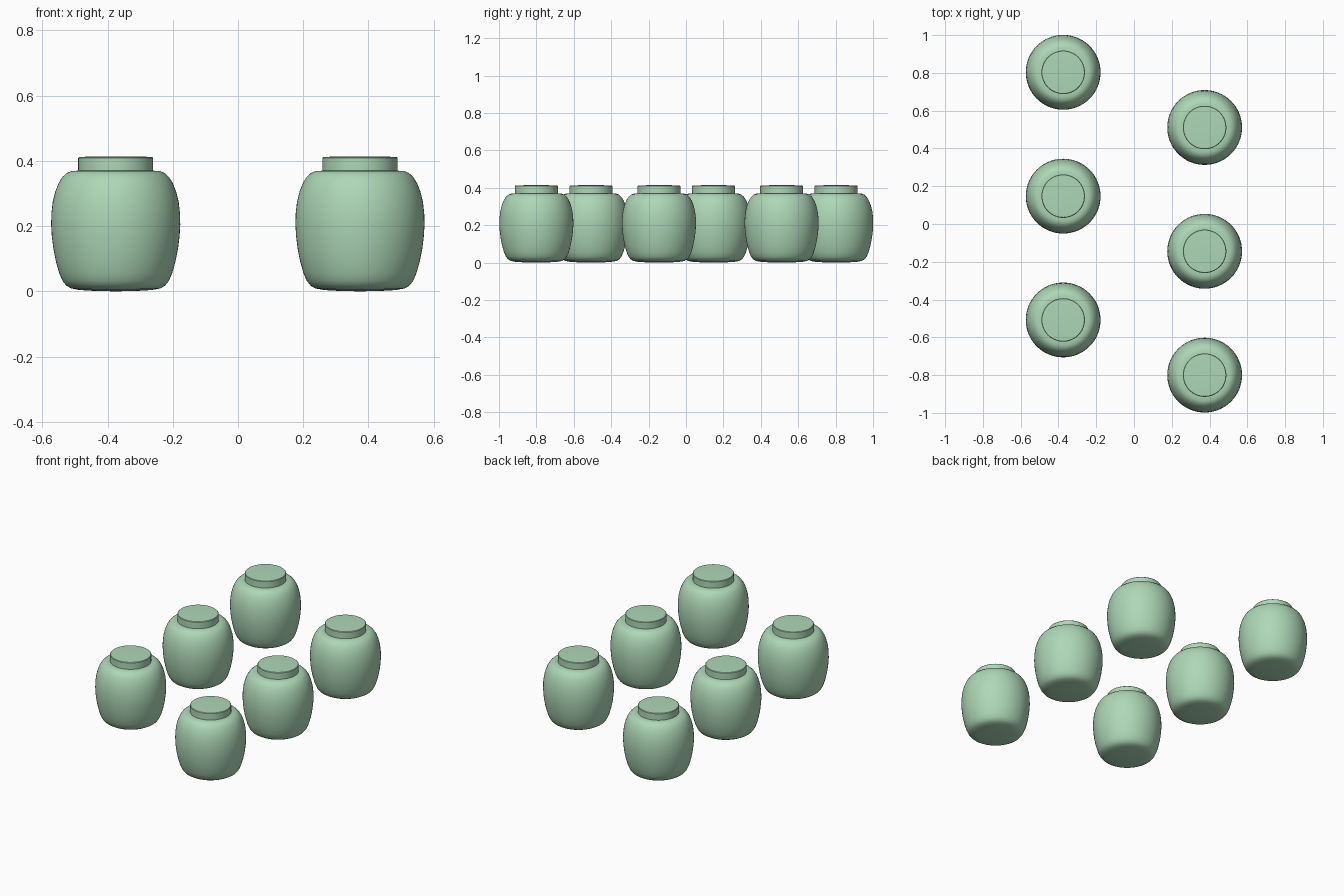
import bpy, bmesh, math

if "Cube" in bpy.data.objects:
    bpy.data.objects.remove(bpy.data.objects["Cube"])

green = bpy.data.materials.new("sage_green")
green.diffuse_color = (0.42, 0.68, 0.47, 1)
green.use_nodes = True
green.node_tree.nodes["Principled BSDF"].inputs["Base Color"].default_value = green.diffuse_color


def lathe(name, profile, steps=64):
    """Revolve an (r, z) profile around z into a closed mesh."""
    bm = bmesh.new()
    verts = [bm.verts.new((r, 0, z)) for r, z in profile]
    edges = [bm.edges.new(p) for p in zip(verts, verts[1:])]
    bmesh.ops.spin(bm, geom=verts + edges, cent=(0, 0, 0), axis=(0, 0, 1),
                   angle=2 * math.pi, steps=steps)
    bmesh.ops.remove_doubles(bm, verts=bm.verts, dist=1e-5)
    bmesh.ops.recalc_face_normals(bm, faces=bm.faces)
    for f in bm.faces:
        f.smooth = True
    mesh = bpy.data.meshes.new(name)
    bm.to_mesh(mesh)
    bm.free()
    mesh.set_sharp_from_angle(angle=math.radians(40))
    mesh.materials.append(green)
    return mesh


# Rounded jar body: base, belly, shoulder
body = lathe("jar_body", [
    (0, 0), (0.06, 0.001), (0.11, 0.004), (0.137, 0.009), (0.152, 0.018),
    (0.163, 0.032), (0.173, 0.055), (0.183, 0.09), (0.191, 0.13),
    (0.196, 0.17), (0.198, 0.205), (0.197, 0.24), (0.193, 0.275),
    (0.185, 0.307), (0.175, 0.332), (0.163, 0.351), (0.15, 0.363),
    (0.135, 0.369), (0.115, 0.37), (0, 0.37)])

# Flat disc lid with a tiny softened rim
lid = lathe("jar_lid", [
    (0, 0.365), (0.115, 0.365), (0.115, 0.409), (0.112, 0.412),
    (0.06, 0.414), (0, 0.414)])

# Two staggered rows of three jars
for side, x, y0 in (("left", -0.375, 0.803), ("right", 0.374, 0.511)):
    for i in range(3):
        for mesh in (body, lid):
            ob = bpy.data.objects.new(f"{mesh.name}_{side}_{i + 1}", mesh)
            ob.location = (x, y0 - 0.6555 * i, 0)
            bpy.context.collection.objects.link(ob)
